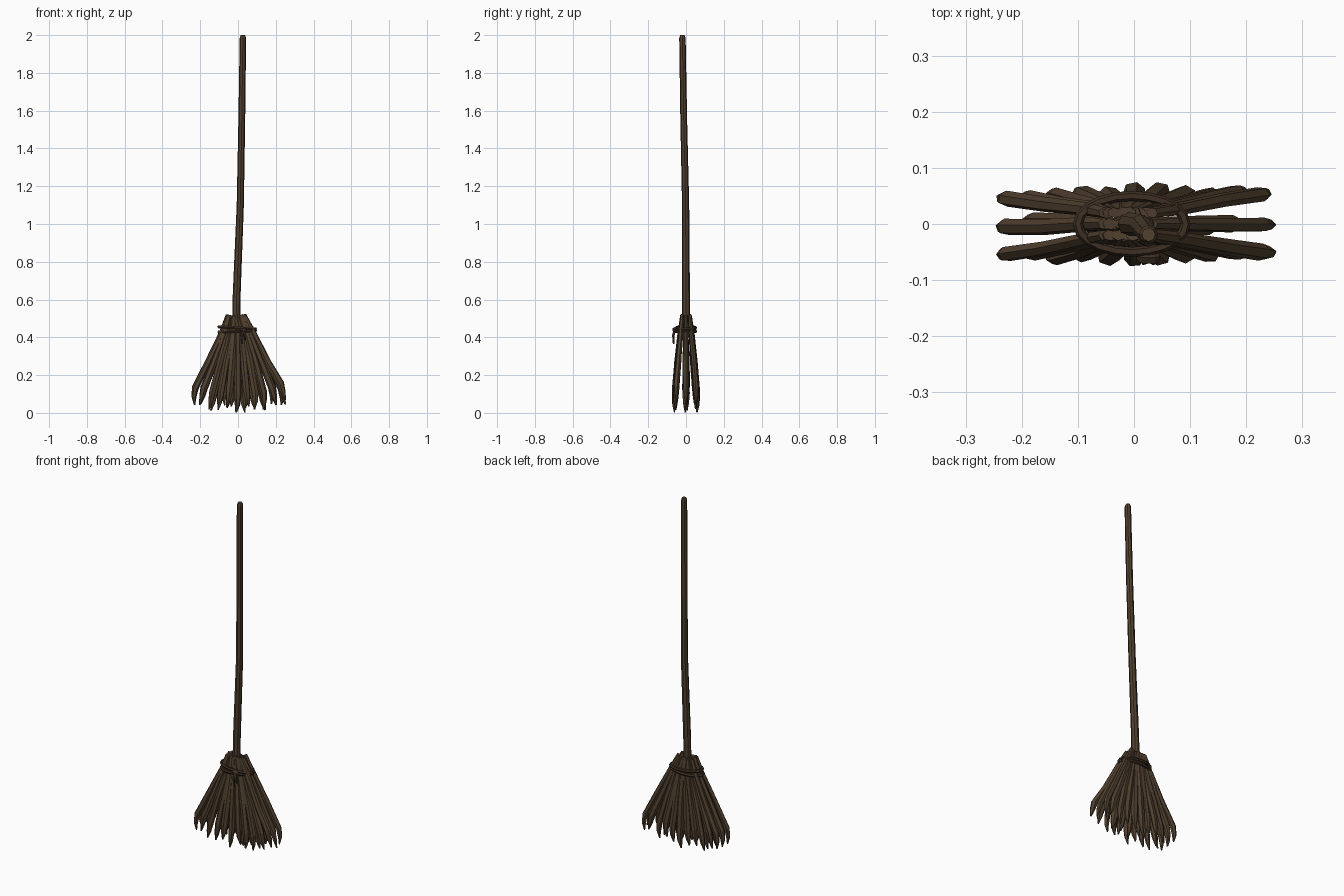
import bpy, bmesh, math, random
from mathutils import Vector

random.seed(4)
if "Cube" in bpy.data.objects:
    bpy.data.objects.remove(bpy.data.objects["Cube"])


def material(name, rgb):
    m = bpy.data.materials.new(name)
    m.use_nodes = True
    m.diffuse_color = (*rgb, 1)
    m.node_tree.nodes["Principled BSDF"].inputs["Base Color"].default_value = (*rgb, 1)
    return m


wood = material("handle_brown", (0.082, 0.052, 0.028))
straw = material("bristle_brown", (0.082, 0.052, 0.028))
cord = material("cord_dark_brown", (0.05, 0.03, 0.018))


def loft(bm, path, radii, sides, closed=False, turn=0.0, flat=1.0):
    """Sweep a polygon along a path; flat squashes it front to back."""
    pts = [Vector(p) for p in path]
    rings = []
    for i, p in enumerate(pts):
        if closed:
            d = pts[(i + 1) % len(pts)] - pts[i - 1]
        else:
            d = pts[min(i + 1, len(pts) - 1)] - pts[max(i - 1, 0)]
        d.normalize()
        ref = Vector((0, 0, 1)) if closed else Vector((0, 1, 0))
        u = ref.cross(d).normalized()
        v = d.cross(u)
        ring = []
        for k in range(sides):
            a = math.tau * k / sides + turn
            ring.append(bm.verts.new(p + radii[i] * (u * math.cos(a) + v * math.sin(a) * flat)))
        rings.append(ring)
    count = len(rings) if closed else len(rings) - 1
    for i in range(count):
        a, b = rings[i], rings[(i + 1) % len(rings)]
        for k in range(sides):
            n = (k + 1) % sides
            bm.faces.new((a[k], a[n], b[n], b[k]))
    if not closed:
        bm.faces.new(rings[0])
        bm.faces.new(rings[-1])


def finish(bm, name, mat):
    bmesh.ops.recalc_face_normals(bm, faces=bm.faces)
    mesh = bpy.data.meshes.new(name)
    bm.to_mesh(mesh)
    bm.free()
    mesh.materials.append(mat)
    obj = bpy.data.objects.new(name, mesh)
    bpy.context.collection.objects.link(obj)
    return obj


# Slightly crooked handle with a bevelled end
bm = bmesh.new()
loft(bm, [(-0.01, 0, 0.4), (-0.008, 0, 0.6), (0.012, -0.002, 1.1),
          (0.02, -0.012, 1.55), (0.026, -0.019, 1.985), (0.026, -0.019, 2.0)],
     [0.021, 0.021, 0.019, 0.018, 0.017, 0.012], 8)
finish(bm, "handle", wood)


# Fan of tapering, pointed bristles in three rows
def bristle(bm, t, row, drop):
    depth = row * (1 - 0.15 * t * t)
    size = random.uniform(0.9, 1.1)
    lean = random.choice((-1, 1)) * 0.01
    bottom = 0.015 + 0.03 * t * t + drop
    top = 0.52 - random.uniform(0, 0.015)
    y = random.uniform(-0.006, 0.006)
    path = [(0.042 * t - 0.01, 0.02 * row, top),
            (0.08 * t - 0.002, 0.031 * depth, 0.43),
            (0.158 * t, 0.045 * depth + y, 0.27),
            (0.226 * t, 0.057 * depth + y, bottom + 0.085),
            (0.236 * t + lean * 0.3, 0.058 * depth + y, bottom + 0.04),
            (0.24 * t + lean, 0.056 * depth + y, bottom)]
    loft(bm, path, [size * r for r in (0.013, 0.016, 0.018, 0.019, 0.014, 0.004)],
         6, turn=random.uniform(0, 1), flat=0.8)


for name, row, count in (("front_bristles", -1, 11), ("middle_bristles", 0, 10),
                         ("back_bristles", 1, 11)):
    bm = bmesh.new()
    for i in range(count):
        t = -1 + 2 * i / (count - 1)
        drop = 0 if i == count // 2 else random.uniform(0, 0.035)
        bristle(bm, t, row, drop)
    finish(bm, name, straw)

# Cord wound twice around the bundle
for name, z, tilt in (("upper_cord", 0.45, -0.006), ("lower_cord", 0.432, 0.004)):
    bm = bmesh.new()
    ring = [(-0.004 + 0.096 * math.cos(a), 0.05 * math.sin(a), z + tilt * math.cos(a))
            for a in (math.tau * k / 20 for k in range(20))]
    loft(bm, ring, [0.009] * 20, 6, closed=True)
    finish(bm, name, cord)

# Knot with two hanging ends
bm = bmesh.new()
loft(bm, [(0.005, -0.058, 0.442), (0.015, -0.06, 0.442), (0.035, -0.06, 0.44),
          (0.045, -0.058, 0.438)], [0.006, 0.012, 0.012, 0.006], 6)
for x, low in ((0.018, 0.365), (0.036, 0.385)):
    loft(bm, [(0.025, -0.06, 0.44), (x, -0.067, 0.41), (x + 0.004, -0.065, low)],
         [0.007, 0.007, 0.005], 5)
finish(bm, "cord_knot", cord)

# Rest the longest tip on the floor
parts = [o for o in bpy.data.objects if o.type == "MESH" and "bristles" in o.name]
low = min(v.co.z for o in parts for v in o.data.vertices)
for o in parts:
    for v in o.data.vertices:
        if v.co.z < 0.3:
            v.co.z -= low * (0.3 - v.co.z) / 0.3
